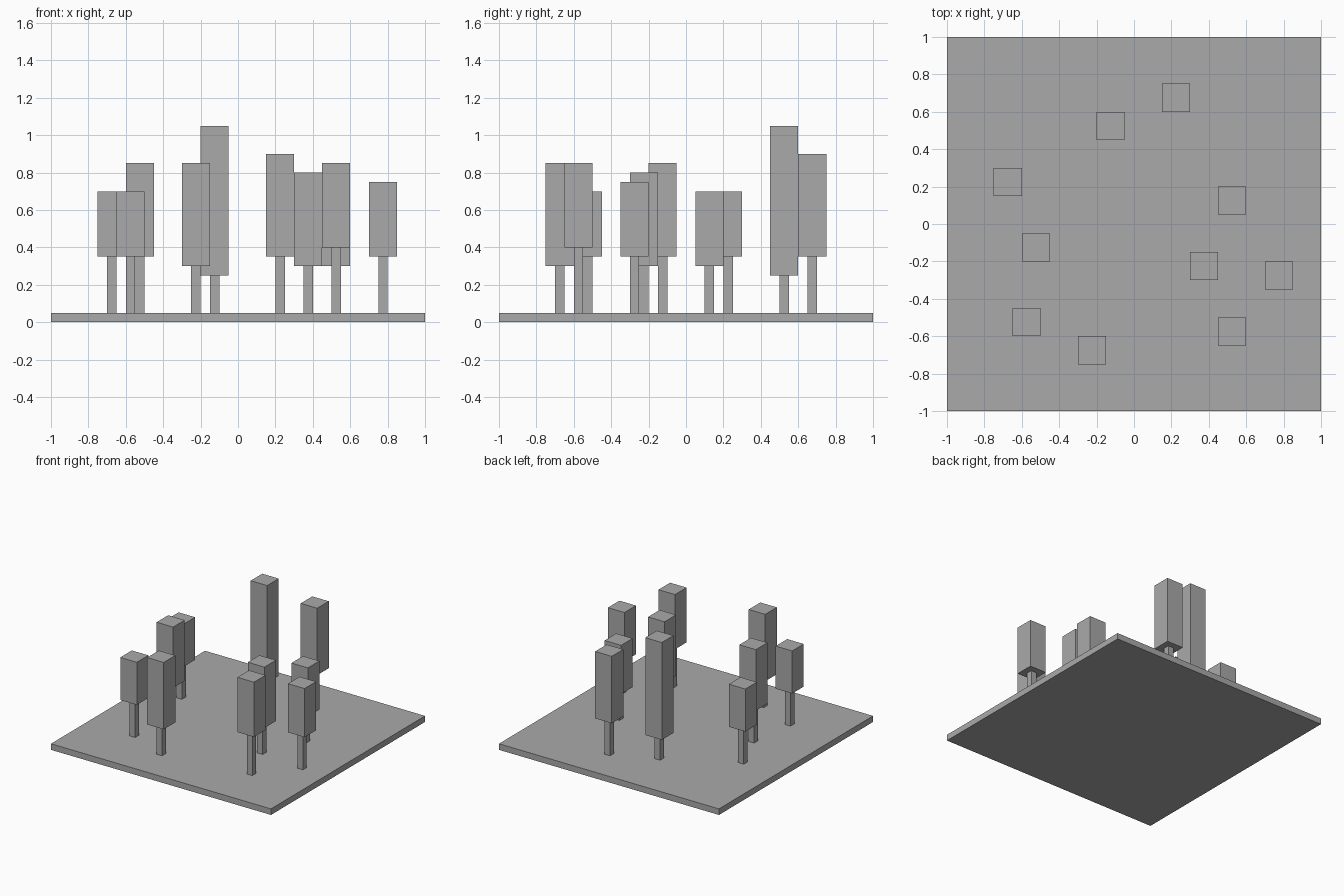
import bpy

cube = bpy.data.objects.get("Cube")
if cube:
    bpy.data.objects.remove(cube, do_unlink=True)

# One plain grey for everything
grey = bpy.data.materials.new("plain_grey")
grey.use_nodes = True
grey.diffuse_color = (0.4, 0.4, 0.4, 1)
grey.node_tree.nodes["Principled BSDF"].inputs["Base Color"].default_value = (0.4, 0.4, 0.4, 1)


def block(name, x, y, width, bottom, top):
    """Square upright block between two heights."""
    bpy.ops.mesh.primitive_cube_add(size=1, location=(x, y, (bottom + top) / 2))
    obj = bpy.context.object
    obj.name = name
    obj.scale = (width, width, top - bottom)
    bpy.ops.object.transform_apply(location=False, rotation=False, scale=True)
    obj.data.materials.append(grey)
    return obj


GROUND = 0.05
TRUNK_WIDTH = 0.05
CROWN_WIDTH = 0.15

# Ground slab
block("ground_slab", 0, 0, 2, 0, GROUND)

# Trees: x, y, crown bottom, crown top
trees = [
    (0.225, 0.675, 0.35, 0.9),
    (-0.125, 0.525, 0.25, 1.05),
    (-0.675, 0.225, 0.35, 0.7),
    (0.525, 0.125, 0.3, 0.7),
    (-0.525, -0.125, 0.35, 0.85),
    (0.375, -0.225, 0.3, 0.8),
    (0.775, -0.275, 0.35, 0.75),
    (-0.575, -0.525, 0.35, 0.7),
    (-0.225, -0.675, 0.3, 0.85),
    (0.525, -0.575, 0.4, 0.85),
]
for number, (x, y, bottom, top) in enumerate(trees, 1):
    block(f"tree_trunk_{number}", x, y, TRUNK_WIDTH, GROUND, bottom)
    block(f"tree_crown_{number}", x, y, CROWN_WIDTH, bottom, top)
